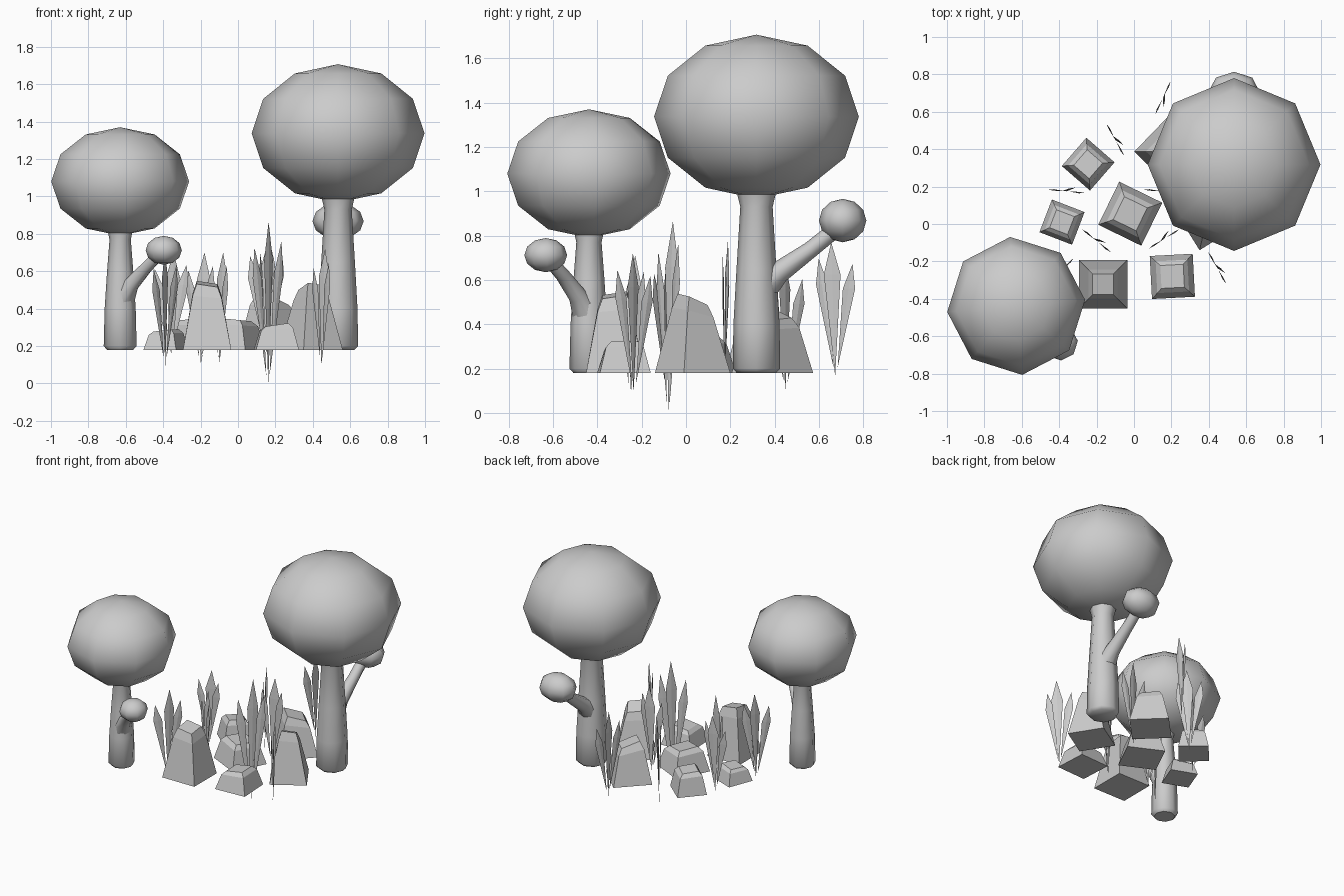
import bpy, bmesh, math
from mathutils import Vector, Matrix

if "Cube" in bpy.data.objects:
    bpy.data.objects.remove(bpy.data.objects["Cube"])

GROUND = 0.18


def finish(name, bm, smooth=None):
    bmesh.ops.recalc_face_normals(bm, faces=bm.faces)
    me = bpy.data.meshes.new(name)
    bm.to_mesh(me)
    bm.free()
    ob = bpy.data.objects.new(name, me)
    bpy.context.collection.objects.link(ob)
    if smooth:
        bpy.ops.object.select_all(action='DESELECT')
        ob.select_set(True)
        bpy.context.view_layer.objects.active = ob
        bpy.ops.object.shade_smooth_by_angle(angle=math.radians(smooth))
    return ob


def skin(bm, rings):
    """Bridge vertex rings and cap both ends."""
    loops = [[bm.verts.new(p) for p in r] for r in rings]
    n = len(loops[0])
    for a, b in zip(loops, loops[1:]):
        for i in range(n):
            j = (i + 1) % n
            bm.faces.new((a[i], a[j], b[j], b[i]))
    bm.faces.new(loops[0][::-1])
    bm.faces.new(loops[-1])


def tube(bm, stations, n=8):
    """Round tube through (centre, radius) stations, square to the overall axis."""
    axis = (stations[-1][0] - stations[0][0]).normalized()
    q = axis.to_track_quat('Z', 'Y')
    skin(bm, [[c + q @ Vector((r * math.cos(2 * math.pi * i / n),
                               r * math.sin(2 * math.pi * i / n), 0)) for i in range(n)]
              for c, r in stations])


def blob(name, c, radii, turn=0):
    bm = bmesh.new()
    m = (Matrix.Translation(c) @ Matrix.Rotation(math.radians(turn), 4, 'Z')
         @ Matrix.Diagonal((*radii, 1)))
    bmesh.ops.create_uvsphere(bm, u_segments=8, v_segments=6, radius=1, matrix=m)
    finish(name, bm, 60)


def tree(name, x, y, profile, crown_z, crown_r, crown_h, turn, branch, ball, ball_radii):
    # trunk
    bm = bmesh.new()
    tube(bm, [(Vector((x, y, z)), r) for r, z in profile])
    finish(name + "_trunk", bm, 50)
    # side branch
    bm = bmesh.new()
    tube(bm, [(Vector(p), r) for p, r in branch])
    finish(name + "_branch", bm, 50)
    # foliage
    blob(name + "_crown", (x, y, crown_z), (crown_r, crown_r, crown_h), turn)
    blob(name + "_branch_foliage", ball, ball_radii, turn)


tree("large_tree", 0.535, 0.318,
     [(.088, .18), (.107, .2), (.104, .4), (.09, .65), (.073, .93), (.09, 1.0)],
     1.337, .462, .37, 0,
     [((.535, .34, .56), .075), ((.535, .42, .635), .05), ((.535, .56, .735), .038), ((.535, .69, .84), .036)],
     (.535, .707, .868), (.137, .107, .098))
tree("small_tree", -0.63, -0.438,
     [(.07, .18), (.088, .2), (.083, .4), (.07, .6), (.057, .77), (.07, .83)],
     1.08, .37, .29, 5,
     [((-.61, -.455, .46), .065), ((-.57, -.49, .53), .042), ((-.49, -.555, .62), .033), ((-.41, -.625, .7), .03)],
     (-.397, -.633, .712), (.097, .097, .077))


# rocks: tapered blocks with a slanted smaller cap
def rock(name, x, y, size, turn, top, taper=.76, tilt=(0, 0)):
    bm = bmesh.new()
    rot = Matrix.Rotation(math.radians(turn), 3, 'Z')
    h = top - GROUND
    rings = []
    for k, z, t in ((1, 0, 0), (taper, .78 * h, .6), (taper * .72, .95 * h, 1)):
        ring = []
        for sx, sy in ((-1, -1), (1, -1), (1, 1), (-1, 1)):
            p = rot @ Vector((sx, sy, 0)) * size * k / 2
            ring.append((x + p.x, y + p.y, GROUND + z + t * (tilt[0] * p.x + tilt[1] * p.y)))
        rings.append(ring)
    skin(bm, rings)
    finish(name, bm)


rock("rock_tall_front", -.165, -.322, .258, 0, .55, .6, (-.15, .15))
rock("rock_low_front", .205, -.28, .23, 3, .32, .74, (.15, 0))
rock("rock_tall_right", .39, .03, .247, 32, .53, .55, (.1, -.4))
rock("rock_centre", -.02, .055, .256, -26, .35, .74, (-.1, 0))
rock("rock_back", .185, .39, .26, 46, .46, .66, (-.3, -.2))
rock("rock_low_back", -.245, .32, .2, -41, .345, .76, (0, -.1))
rock("rock_low_left", -.385, .01, .187, -21, .29, .76, (.1, 0))


# grass: three flat leaf blades fanning out from a point below ground
def blade(bm, base, tip, side, width):
    base, tip = Vector(base), Vector(tip)
    nrm = side.cross(tip - base).normalized() * .004
    b, t = bm.verts.new(base), bm.verts.new(tip)
    mid = base.lerp(tip, .76)
    ring = [bm.verts.new(mid + o) for o in (side * width, nrm, -side * width, -nrm)]
    for i in range(4):
        j = (i + 1) % 4
        bm.faces.new((b, ring[j], ring[i]))
        bm.faces.new((t, ring[i], ring[j]))


def grass(i, x, y, dx, dy, bottom, top):
    bm = bmesh.new()
    d = Vector((dx, dy, 0)).normalized()
    n = Vector((-d.y, d.x, 0))
    o = Vector((x, y, 0))
    h = top - bottom
    # (fan offset, lean, height factor, half width, twist)
    for f, lean, k, w, tw in ((.015, .015, 1, .038, .3), (-.085, .005, .84, .03, 0), (.085, -.005, .88, .03, 0)):
        side = d * math.cos(tw) + n * math.sin(tw)
        base = o + d * f * .12 + Vector((0, 0, bottom + (0 if k == 1 else .04)))
        tip = o + d * f + n * lean + Vector((0, 0, bottom + h * k))
        blade(bm, base, tip, side, w)
    finish(f"grass_clump_{i}", bm)


clumps = [
    (-.1, .45, 19, -31, .10, .70),
    (.155, .675, -14, -34, .165, .77),
    (-.36, .175, 41, -2, .15, .70),
    (-.2, -.09, 30, -22, .10, .70),
    (.15, .175, 40, -2, .155, .78),
    (.16, -.08, 27, 19, 0, .865),
    (.445, -.235, 20, -32, .09, .72),
    (-.39, -.25, 22, 24, .09, .71),
]
for i, c in enumerate(clumps, 1):
    grass(i, *c)
